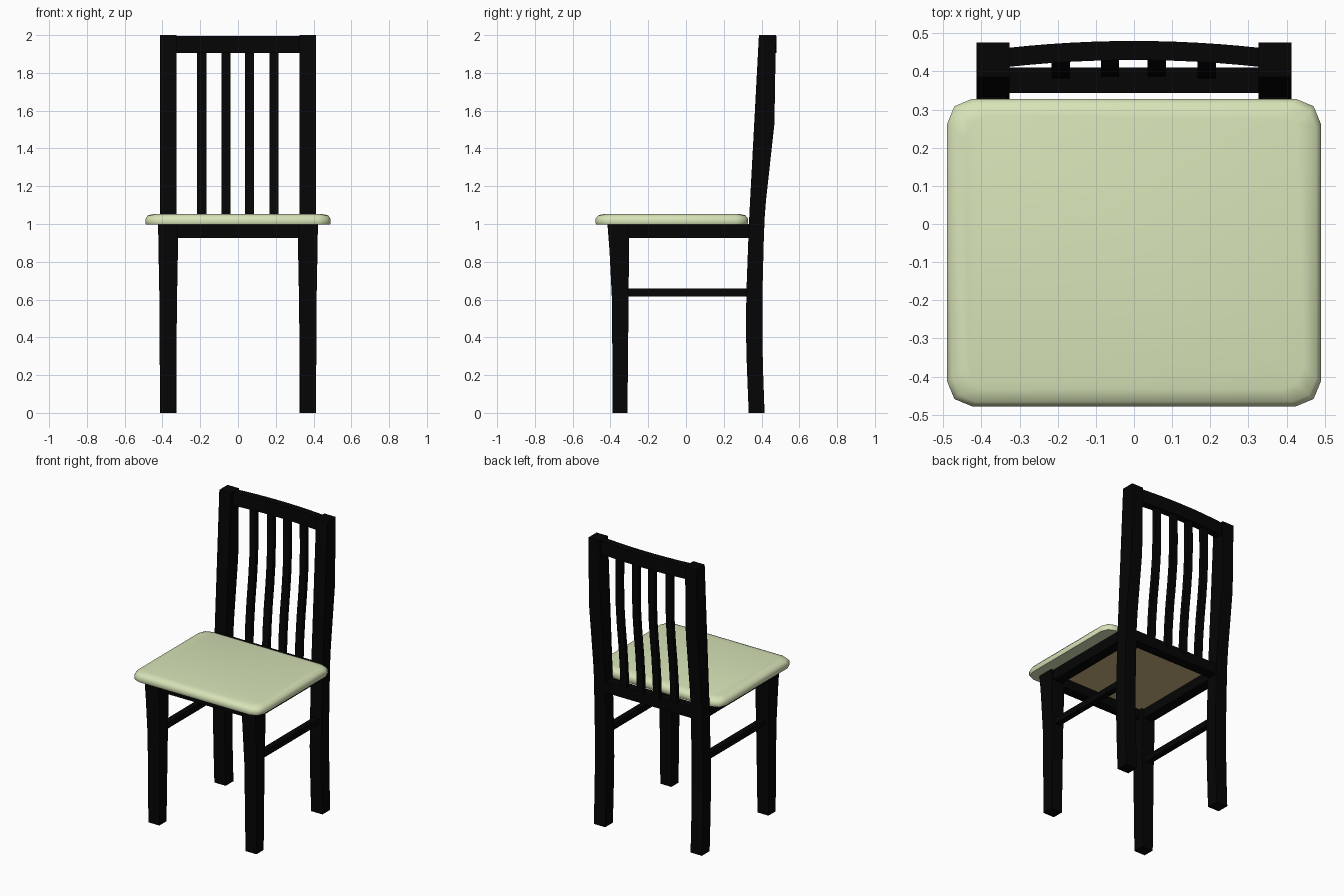
import bpy, bmesh, math

if "Cube" in bpy.data.objects:
    bpy.data.objects.remove(bpy.data.objects["Cube"])


def material(name, rgb):
    m = bpy.data.materials.new(name)
    m.diffuse_color = (*rgb, 1)
    m.use_nodes = True
    m.node_tree.nodes["Principled BSDF"].inputs["Base Color"].default_value = m.diffuse_color
    return m


BLACK = material("black wood", (0.0015, 0.0015, 0.0015))
GREEN = material("pale green cushion", (0.68, 0.77, 0.475))
BROWN = material("brown underside", (0.60, 0.45, 0.22))


def loft(name, rings, mat, smooth=0):
    """Skin a list of closed rings of points and cap both ends."""
    bm = bmesh.new()
    loops = [[bm.verts.new(p) for p in r] for r in rings]
    n = len(loops[0])
    for a, b in zip(loops, loops[1:]):
        for i in range(n):
            j = (i + 1) % n
            bm.faces.new((a[i], a[j], b[j], b[i]))
    bm.faces.new(loops[0])
    bm.faces.new(loops[-1])
    bmesh.ops.recalc_face_normals(bm, faces=bm.faces)
    me = bpy.data.meshes.new(name)
    bm.to_mesh(me)
    bm.free()
    me.materials.append(mat)
    ob = bpy.data.objects.new(name, me)
    bpy.context.collection.objects.link(ob)
    if smooth:
        bpy.ops.object.select_all(action='DESELECT')
        bpy.context.view_layer.objects.active = ob
        ob.select_set(True)
        bpy.ops.object.shade_smooth_by_angle(angle=math.radians(smooth))
    return ob


def rect(x0, x1, y0, y1, z):
    return [(x0, y0, z), (x1, y0, z), (x1, y1, z), (x0, y1, z)]


def box(name, x0, x1, y0, y1, z0, z1, mat=BLACK):
    return loft(name, [rect(x0, x1, y0, y1, z) for z in (z0, z1)], mat)


# Cushioned seat with rounded corners and a soft upper edge
HX, Y0, Y1, R = 0.49, -0.478, 0.328, 0.065


def seat_ring(inset, z):
    cy, hy, pts = (Y0 + Y1) / 2, (Y1 - Y0) / 2, []
    for k, (sx, sy) in enumerate([(1, 1), (-1, 1), (-1, -1), (1, -1)]):
        for s in range(3):
            a = math.radians(90 * k + 45 * s)
            x = sx * (HX - R) + R * math.cos(a)
            y = sy * (hy - R) + R * math.sin(a)
            pts.append((x * (1 - inset / HX), cy + y * (1 - inset / hy), z))
    return pts


loft("seat", [seat_ring(i, z) for i, z in
              [(0.003, 0.998), (0, 1.004), (0, 1.028), (0.012, 1.045), (0.045, 1.054)]],
     GREEN, 50)
box("seat_underside", -0.34, 0.34, -0.34, 0.32, 0.99, 0.9975, BROWN)

# Legs, posts, side rails and stretchers on both sides
FRONT_LEG = [(0.329, 0.413, -0.388, -0.31, 0), (0.323, 0.416, -0.392, -0.304, 0.6),
             (0.318, 0.421, -0.405, -0.302, 0.86), (0.317, 0.423, -0.416, -0.302, 1.0)]
BACK_POST = [(0.332, 0.416, 0), (0.322, 0.407, 0.25), (0.317, 0.404, 0.45),
             (0.32, 0.405, 0.65), (0.333, 0.414, 1.0), (0.339, 0.423, 1.12),
             (0.361, 0.468, 1.53), (0.386, 0.476, 2.0)]
for s, side in ((-1, "left"), (1, "right")):
    loft("front_leg_" + side,
         [rect(s * a, s * b, c, d, z) for a, b, c, d, z in FRONT_LEG], BLACK)
    loft("back_post_" + side,
         [rect(s * 0.326, s * 0.413, c, d, z) for c, d, z in BACK_POST], BLACK, 25)
    box("side_apron_" + side, s * 0.335, s * 0.405, -0.32, 0.35, 0.926, 1.0)
    box("side_stretcher_" + side, s * 0.35, s * 0.39, -0.325, 0.34, 0.617, 0.658)

# Front and back rails under the seat
box("front_apron", -0.34, 0.34, -0.39, -0.325, 0.926, 1.0)
box("back_apron", -0.34, 0.34, 0.343, 0.41, 0.926, 1.0)


# Bowed top rail
def bow(x):
    return 0.43 - 0.018 * (x / 0.33) ** 2


rail = []
for i in range(13):
    x = -0.335 + 0.67 * i / 12
    y = bow(x)
    rail.append([(x, y, 1.905), (x, y + 0.05, 1.905), (x, y + 0.05, 1.996), (x, y, 1.996)])
loft("top_rail", rail, BLACK, 30)

# Curved back slats
SLAT = [(-0.043, 0.98), (-0.037, 1.12), (-0.024, 1.27), (-0.006, 1.42),
        (0.007, 1.56), (0.012, 1.72), (0.01, 1.92)]
for n, x in enumerate((-0.192, -0.063, 0.06, 0.191)):
    loft(f"back_slat_{n + 1}",
         [rect(x - 0.024, x + 0.024, bow(x) + d, bow(x) + d + 0.028, z) for d, z in SLAT],
         BLACK, 30)
